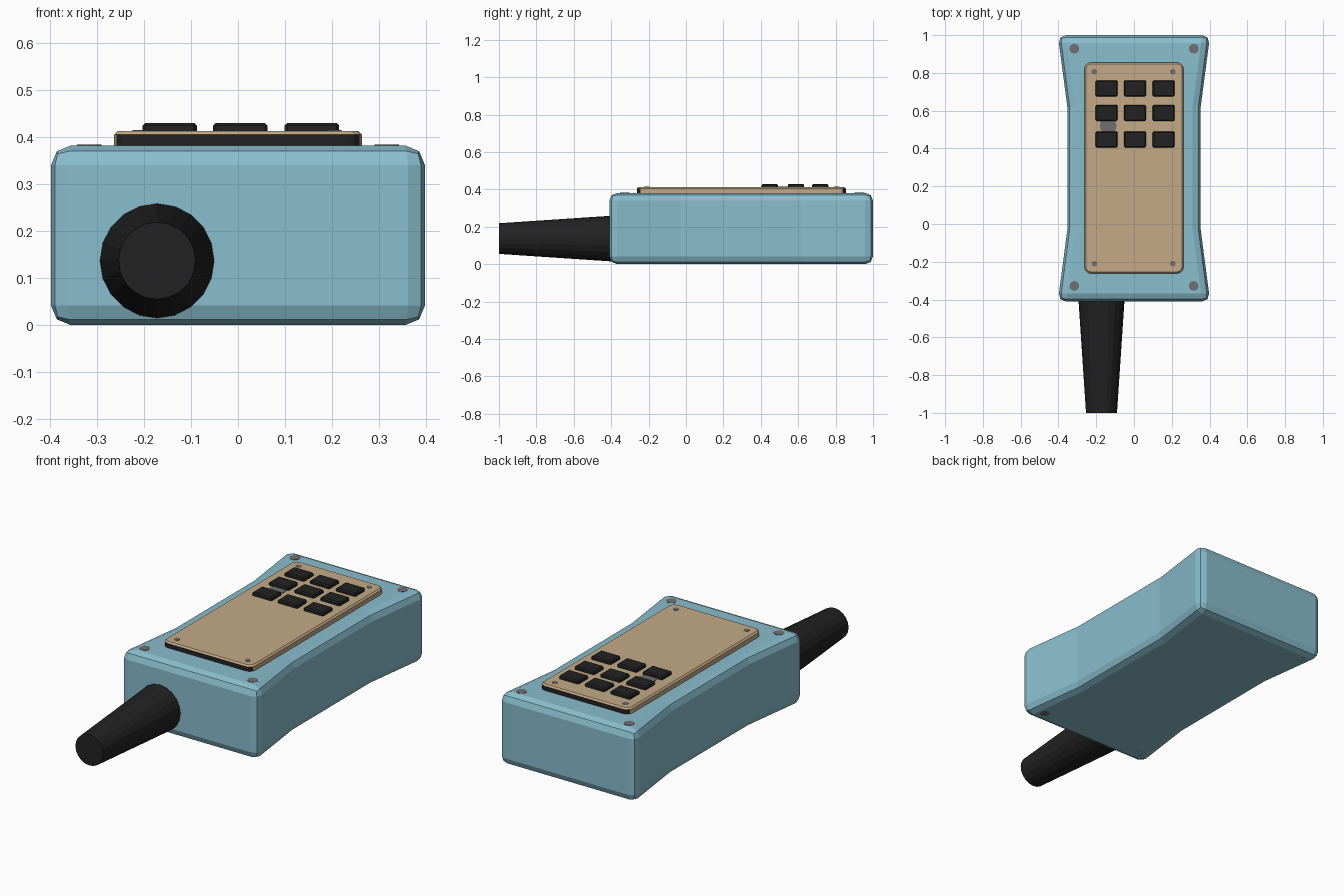
import bpy, bmesh, math
from mathutils import Matrix, Vector

if "Cube" in bpy.data.objects:
    bpy.data.objects.remove(bpy.data.objects["Cube"])


def material(name, rgb):
    m = bpy.data.materials.new(name)
    m.diffuse_color = (*rgb, 1)
    m.use_nodes = True
    m.node_tree.nodes["Principled BSDF"].inputs["Base Color"].default_value = m.diffuse_color
    return m


TEAL = material("teal_plastic", (0.25, 0.51, 0.61))
TAN = material("tan_plate", (0.55, 0.40, 0.245))
BLACK = material("black_rubber", (0.016, 0.016, 0.016))
GREY = material("grey_metal", (0.16, 0.16, 0.165))


def make(name, bm, *mats):
    bmesh.ops.recalc_face_normals(bm, faces=bm.faces)
    me = bpy.data.meshes.new(name)
    bm.to_mesh(me)
    bm.free()
    for m in mats:
        me.materials.append(m)
    ob = bpy.data.objects.new(name, me)
    bpy.context.collection.objects.link(ob)
    return ob


def prism(outline, z0, z1):
    bm = bmesh.new()
    base = bm.faces.new([bm.verts.new((x, y, z0)) for x, y in outline])
    ext = bmesh.ops.extrude_face_region(bm, geom=[base], use_keep_orig=True)
    verts = [g for g in ext["geom"] if isinstance(g, bmesh.types.BMVert)]
    bmesh.ops.translate(bm, vec=(0, 0, z1 - z0), verts=verts)
    bmesh.ops.recalc_face_normals(bm, faces=bm.faces)
    return bm


def rect(x0, x1, y0, y1):
    return [(x0, y0), (x1, y0), (x1, y1), (x0, y1)]


def bevel(bm, edges, width, segments):
    bmesh.ops.bevel(bm, geom=edges, offset=width, segments=segments,
                    profile=0.5, affect='EDGES', clamp_overlap=True)


def cone(name, r1, r2, p0, p1, sides, mat):
    p0, p1 = Vector(p0), Vector(p1)
    d = p1 - p0
    rot = d.to_track_quat('Z', 'Y').to_matrix().to_4x4()
    bm = bmesh.new()
    bmesh.ops.create_cone(bm, cap_ends=True, segments=sides, radius1=r1, radius2=r2,
                          depth=d.length, matrix=Matrix.Translation((p0 + p1) / 2) @ rot)
    return make(name, bm, mat)


# Waisted case with rounded edges
half = [(0.403, -0.41), (0.353, -0.03), (0.353, 0.62), (0.403, 1.0)]
bm = prism(half + [(-x, y) for x, y in reversed(half)], 0, 0.382)
bevel(bm, [e for e in bm.edges if e.calc_face_angle() > 0.6], 0.042, 2)
case = make("case", bm, TEAL)

# Raised key plate: tan, with black end faces
bm = prism(rect(-0.263, 0.263, -0.262, 0.855), 0.37, 0.413)
bevel(bm, [e for e in bm.edges if abs(e.verts[0].co.z - e.verts[1].co.z) > 0.01], 0.035, 3)
bevel(bm, [e for e in bm.edges if min(v.co.z for v in e.verts) > 0.412], 0.008, 1)
bm.normal_update()
for f in bm.faces:
    f.material_index = int(abs(f.normal.y) > 0.6 and abs(f.normal.z) < 0.3)
make("key_plate", bm, TAN, BLACK)

# Three by three keypad
for i, x in enumerate((-0.145, 0.005, 0.157)):
    for j, y in enumerate((0.718, 0.588, 0.448)):
        bm = prism(rect(x - 0.058, x + 0.058, y - 0.043, y + 0.043), 0.405, 0.43)
        bevel(bm, bm.edges[:], 0.006, 1)
        make(f"key_{i}_{j}", bm, BLACK)

# Case screws run through the body, plate screws sit flush
for x in (-0.316, 0.316):
    for y in (-0.328, 0.928):
        cone("case_screw", 0.026, 0.026, (x, y, 0), (x, y, 0.3835), 12, GREY)
for x in (-0.21, 0.206):
    for y in (-0.21, 0.806):
        cone("plate_screw", 0.015, 0.015, (x, y, 0.39), (x, y, 0.4145), 10, GREY)

# Small indicator between the keys
cone("indicator", 0.045, 0.045, (-0.137, 0.52, 0.40), (-0.137, 0.52, 0.4155), 12, GREY)

# Tapered cable sleeve at the front
cone("cable_sleeve", 0.122, 0.082, (-0.172, -0.40, 0.137), (-0.172, -1.0, 0.137), 20, BLACK)
